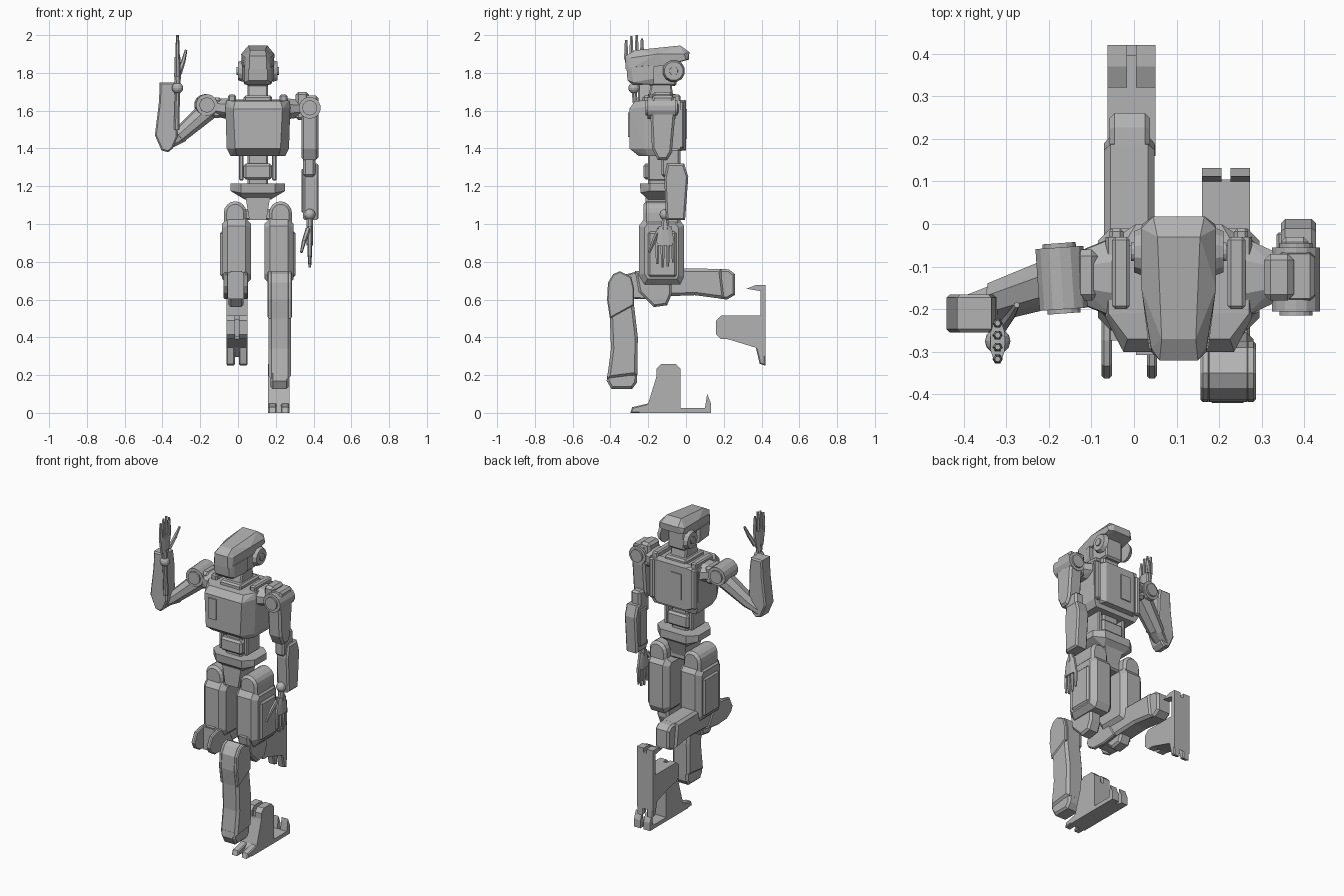
import bpy, bmesh, math
from mathutils import Vector

if "Cube" in bpy.data.objects:
    bpy.data.objects.remove(bpy.data.objects["Cube"])

grey = bpy.data.materials.new("plain grey")
grey.use_nodes = True
grey.diffuse_color = (0.45, 0.45, 0.45, 1)
grey.node_tree.nodes["Principled BSDF"].inputs["Base Color"].default_value = (0.45, 0.45, 0.45, 1)

MID = 0.105  # body centre line


def mirror(p):
    return Vector((2 * MID - p[0], p[1], p[2]))


def finish(name, bm, fn=None):
    if fn:
        for v in bm.verts:
            v.co = fn(v.co)
    bmesh.ops.recalc_face_normals(bm, faces=bm.faces[:])
    mesh = bpy.data.meshes.new(name)
    bm.to_mesh(mesh)
    bm.free()
    mesh.materials.append(grey)
    obj = bpy.data.objects.new(name, mesh)
    bpy.context.collection.objects.link(obj)
    return obj


def hull(name, pts, fn=None):
    bm = bmesh.new()
    for p in pts:
        bm.verts.new(p)
    res = bmesh.ops.convex_hull(bm, input=bm.verts[:])
    junk = [g for g in res["geom_interior"] if isinstance(g, bmesh.types.BMVert)]
    bmesh.ops.delete(bm, geom=junk, context="VERTS")
    bmesh.ops.dissolve_limit(bm, angle_limit=0.02, verts=bm.verts[:], edges=bm.edges[:])
    return finish(name, bm, fn)


def sym_hull(name, half):
    """Convex part from (half width, y, z) points on both sides of the centre line."""
    return hull(name, [(MID + s * d, y, z) for d, y, z in half for s in (-1, 1)])


def prism(name, pts, axis, a, b, bev=0.0, fn=None):
    """Extrude a profile along x (profile y,z) or y (profile x,z)."""
    bm = bmesh.new()
    caps = []
    for t in (a, b):
        vs = [bm.verts.new((t, u, w) if axis == "x" else (u, t, w)) for u, w in pts]
        caps.append(bm.faces.new(vs))
    n = len(pts)
    for i in range(n):
        j = (i + 1) % n
        bm.faces.new([caps[0].verts[i], caps[0].verts[j], caps[1].verts[j], caps[1].verts[i]])
    bmesh.ops.recalc_face_normals(bm, faces=bm.faces[:])
    if bev:
        rim = [e for f in caps for e in f.edges]
        bmesh.ops.bevel(bm, geom=rim, offset=bev, segments=1, affect="EDGES")
    return finish(name, bm, fn)


def box(name, x, y, z, bev=0.0, fn=None):
    bm = bmesh.new()
    bmesh.ops.create_cube(bm, size=1)
    for v in bm.verts:
        v.co = [lo + (hi - lo) * (c + 0.5) for c, (lo, hi) in zip(v.co, (x, y, z))]
    if bev:
        bmesh.ops.bevel(bm, geom=bm.edges[:], offset=bev, segments=1, affect="EDGES")
    return finish(name, bm, fn)


def limb(name, p, q, a, b, sides=8):
    """Convex segment from p to q with radius pairs a and b at its ends."""
    p, q = Vector(p), Vector(q)
    d = (q - p).normalized()
    u = d.cross(Vector((0, 0, 1)) if abs(d.z) < 0.9 else Vector((1, 0, 0))).normalized()
    w = d.cross(u)
    pts = []
    for c, (r, s) in ((p, a), (q, b)):
        for i in range(sides):
            t = math.tau * (i + 0.5) / sides
            pts.append(c + u * r * math.cos(t) + w * s * math.sin(t))
    return hull(name, pts)


def ball(name, c, r):
    bm = bmesh.new()
    bmesh.ops.create_uvsphere(bm, u_segments=12, v_segments=8, radius=r)
    return finish(name, bm, lambda v: v + Vector(c))


# Head
sym_hull("helmet", [(.05, -.03, 1.945), (.04, -.27, 1.92), (.088, -.01, 1.9), (.06, .018, 1.91),
                    (.088, -.15, 1.9), (.065, -.29, 1.88), (.045, -.32, 1.89), (.085, 0, 1.87),
                    (.055, .015, 1.87), (.065, -.3, 1.82), (.045, -.32, 1.82), (.085, -.1, 1.84)])
sym_hull("face_mask", [(.07, -.29, 1.83), (.05, -.315, 1.83), (.085, -.17, 1.84), (.05, -.31, 1.76),
                       (.07, -.28, 1.75), (.085, -.17, 1.77), (.05, -.28, 1.735), (.07, -.17, 1.74)])
box("skull", (.045, .165), (-.2, -.05), (1.73, 1.87), .01)
for s, side in ((-1, "right"), (1, "left")):
    x = MID + s * .08
    limb(side + "_ear", (x, -.065, 1.81), (x + s * .025, -.065, 1.81), (.06, .06), (.05, .05), 12)
    limb(side + "_ear_hub", (x, -.065, 1.81), (x + s * .032, -.065, 1.81), (.025, .025), (.022, .022), 12)
prism("neck", [(-.21, 1.63), (-.06, 1.63), (-.08, 1.76), (-.18, 1.76)], "x", .05, .16, .008)
box("neck_collar", (.03, .18), (-.23, -.04), (1.64, 1.68), .01)

# Torso
sym_hull("chest", [(.13, -.3, 1.61), (.12, -.3, 1.4), (.172, -.22, 1.62), (.165, -.22, 1.4),
                   (.172, -.03, 1.64), (.165, -.03, 1.4), (.12, -.27, 1.65), (.165, -.21, 1.655),
                   (.165, -.03, 1.655), (.11, -.25, 1.36), (.145, -.2, 1.36), (.145, -.04, 1.36)])
sym_hull("back_pack", [(.13, -.05, 1.66), (.1, 0, 1.655), (.13, -.02, 1.64), (.13, -.05, 1.385),
                       (.1, 0, 1.39), (.13, -.02, 1.4)])
box("back_panel", (.03, .1), (0, .006), (1.45, 1.61))
box("chest_plate", (.005, .06), (-.307, -.29), (1.46, 1.59))
for fn, side in ((None, "left"), (mirror, "right")):
    box(side + "_shoulder_strap", (.22, .262), (-.2, -.03), (1.6, 1.685), .008, fn)
    box(side + "_chest_rail", (.235, .268), (-.16, -.01), (1.4, 1.65), .008, fn)
    box(side + "_waist_bracket", (.18, .205), (-.2, -.07), (1.23, 1.38), .006, fn)

# Waist and pelvis
box("waist_core", (.05, .16), (-.2, -.08), (1.1, 1.38), .01)
box("waist_front_box", (.03, .18), (-.225, -.06), (1.235, 1.32), .012)
sym_hull("pelvis", [(.145, -.19, 1.215), (.145, -.07, 1.215), (.09, -.245, 1.215), (.09, -.02, 1.215),
                    (.145, -.19, 1.175), (.145, -.07, 1.175), (.09, -.24, 1.165), (.09, -.02, 1.165),
                    (.07, -.2, 1.13), (.07, -.06, 1.13)])
sym_hull("pelvis_wedge", [(.065, -.215, 1.14), (.065, -.05, 1.14), (.045, -.215, 1.02), (.045, -.09, 1.02)])
box("hip_axle", (0, .21), (-.15, -.08), (1.02, 1.08), .01)

# Thighs
arch = [(.225 + .06 * math.cos(math.pi * i / 8), 1.06 + .06 * math.sin(math.pi * i / 8)) for i in range(9)]
for fn, side in ((None, "left"), (mirror, "right")):
    prism(side + "_hip_arch", arch + [(.165, .8), (.285, .8)], "y", -.225, -.03, .015, fn)
    prism(side + "_thigh", [(-.25, .73), (-.22, .68), (-.03, .68), (-.01, .72), (-.01, .99), (-.04, 1.03),
                            (-.22, 1.03), (-.25, .99)], "x", .14, .295, .03, fn)
    box(side + "_thigh_outer_plate", (.285, .305), (-.2, -.05), (.72, .96), .01, fn)
    prism(side + "_knee_tongue", [(-.27, .75), (-.25, .64), (-.17, .56), (-.1, .57), (-.075, .63), (-.08, .75)],
          "x", .18, .26, .012, fn)


# Lower legs: the right one is folded back at the knee
def shin_fold(p):
    return Vector((2 * MID - p.x, .387 - p.z, p.y + 1.02))


def foot_fold(p):
    return Vector((2 * MID - p.x, .42 - p.z, p.y + .545))


calf = [(-.4, .2), (-.418, .18), (-.397, .34), (-.403, .5), (-.418, .6)][1:]
calf_back = [(-.275, .57), (-.255, .4), (-.258, .2)]
knee = [(-.413, .69), (-.385, .735), (-.35, .75), (-.29, .72), (-.275, .66)]
for shin, foot, side in ((None, None, "left"), (shin_fold, foot_fold, "right")):
    top = knee if side == "left" else [(-.418, .66), (-.275, .66)]
    prism(side + "_shin", calf + top + calf_back, "x", .162, .28, .015, shin)
    prism(side + "_shin_end", [(-.415, .21), (-.42, .17), (-.395, .127), (-.285, .127), (-.26, .16), (-.258, .21)],
          "x", .172, .268, .012, shin)
    for x0, x1, k in ((.156, .18, "inner"), (.262, .286, "outer")):
        prism(f"{side}_{k}_knee_cheek", calf[2:] + knee + calf_back[:1], "x", x0, x1, .006, shin)
    # Foot
    prism(side + "_foot_body", [(-.25, 0), (-.2, .05), (-.16, .18), (-.155, .2), (-.03, .2), (-.03, .025),
                                (.105, .025), (.105, 0)], "x", .16, .272, 0, foot)
    for x0, x1, k in ((.16, .205, "inner"), (.227, .272, "outer")):
        prism(f"{side}_{k}_toe", [(-.295, 0), (-.285, .03), (-.2, .05), (-.2, 0)], "x", x0, x1, .006, foot)
        prism(f"{side}_{k}_heel", [(.1, 0), (.132, 0), (.132, .05), (.112, .1), (.1, .025)], "x", x0, x1, 0, foot)
        prism(f"{side}_{k}_ankle_tab", [(-.155, .19), (-.155, .235), (-.13, .26), (-.055, .26), (-.03, .235),
                                        (-.03, .19)], "x", x0, x1, 0, foot)
    box(side + "_ankle_core", (.2, .23), (-.14, -.05), (.19, .235), 0, foot)


# Hands: point reflection turns the raised hand into the lowered one
def hand(side, wrist, s):
    def at(x, y, z):
        return Vector(wrist) + s * Vector((x, y, z))
    ball(side + "_wrist_ball", wrist, .03)
    limb(side + "_wrist", at(0, 0, 0), at(0, 0, .08), (.016, .016), (.025, .02))
    limb(side + "_palm", at(0, 0, .06), at(0, 0, .165), (.036, .018), (.056, .018))
    for i, tip in enumerate((.255, .275, .28, .262)):
        y = -.042 + i * .028
        mid = .16 + (tip - .16) * .5
        limb(f"{side}_finger_{i + 1}_base", at(0, y, .15), at(0, y, mid), (.012, .012), (.011, .011), 6)
        limb(f"{side}_finger_{i + 1}_tip", at(0, y, mid), at(0, y, tip), (.011, .011), (.007, .007), 6)
    limb(side + "_thumb_base", at(.008, .03, .075), at(.03, .06, .14), (.014, .014), (.012, .012), 6)
    limb(side + "_thumb_tip", at(.03, .06, .14), at(.045, .085, .2), (.012, .012), (.007, .007), 6)


hand("right", (-.32, -.275, 1.72), 1)
hand("left", (.38, -.11, 1.05), -1)

# Left arm, hanging
limb("left_shoulder_mount", (.26, -.125, 1.61), (.33, -.125, 1.61), (.1, .06), (.065, .05))
limb("left_shoulder_drum", (.38, -.205, 1.615), (.38, -.055, 1.615), (.058, .058), (.058, .058), 14)
limb("left_shoulder_cap", (.38, -.215, 1.615), (.38, -.045, 1.615), (.04, .04), (.04, .04), 14)
box("left_shoulder_block", (.305, .375), (-.18, -.07), (1.55, 1.7), .015)
prism("left_upper_arm", [(-.19, 1.62), (-.175, 1.68), (-.07, 1.68), (-.055, 1.6), (-.075, 1.38), (-.1, 1.34),
                         (-.15, 1.34), (-.18, 1.4)], "x", .335, .425, .012)
box("left_elbow", (.345, .41), (-.13, -.03), (1.25, 1.4), .012)
prism("left_forearm", [(-.115, 1.24), (-.1, 1.32), (-.01, 1.32), (.012, 1.25), (-.005, 1.02), (-.105, 1.02)],
      "x", .345, .427, .01)
box("left_forearm_rail", (.335, .355), (-.095, -.02), (1.06, 1.29), .005)

# Right arm, raised
limb("right_shoulder_mount", (-.05, -.125, 1.61), (-.13, -.125, 1.62), (.1, .06), (.065, .05))
limb("right_shoulder_drum", (-.165, -.2, 1.63), (-.175, -.055, 1.63), (.058, .058), (.058, .058), 14)
limb("right_shoulder_cap", (-.164, -.21, 1.63), (-.176, -.045, 1.63), (.04, .04), (.04, .04), 14)
box("right_shoulder_block", (-.14, -.085), (-.18, -.06), (1.56, 1.67), .015)
limb("right_upper_arm", (-.15, -.125, 1.61), (-.32, -.18, 1.46), (.065, .055), (.05, .04))
limb("right_elbow", (-.3, -.175, 1.47), (-.39, -.205, 1.41), (.045, .04), (.04, .025))
prism("right_forearm", [(-.415, 1.75), (-.335, 1.75), (-.325, 1.67), (-.32, 1.46), (-.345, 1.4), (-.37, 1.38),
                        (-.405, 1.39), (-.44, 1.47), (-.418, 1.65)], "y", -.255, -.165, .008)
limb("right_wrist_rod", (-.325, -.255, 1.5), (-.32, -.275, 1.71), (.016, .016), (.014, .014))
